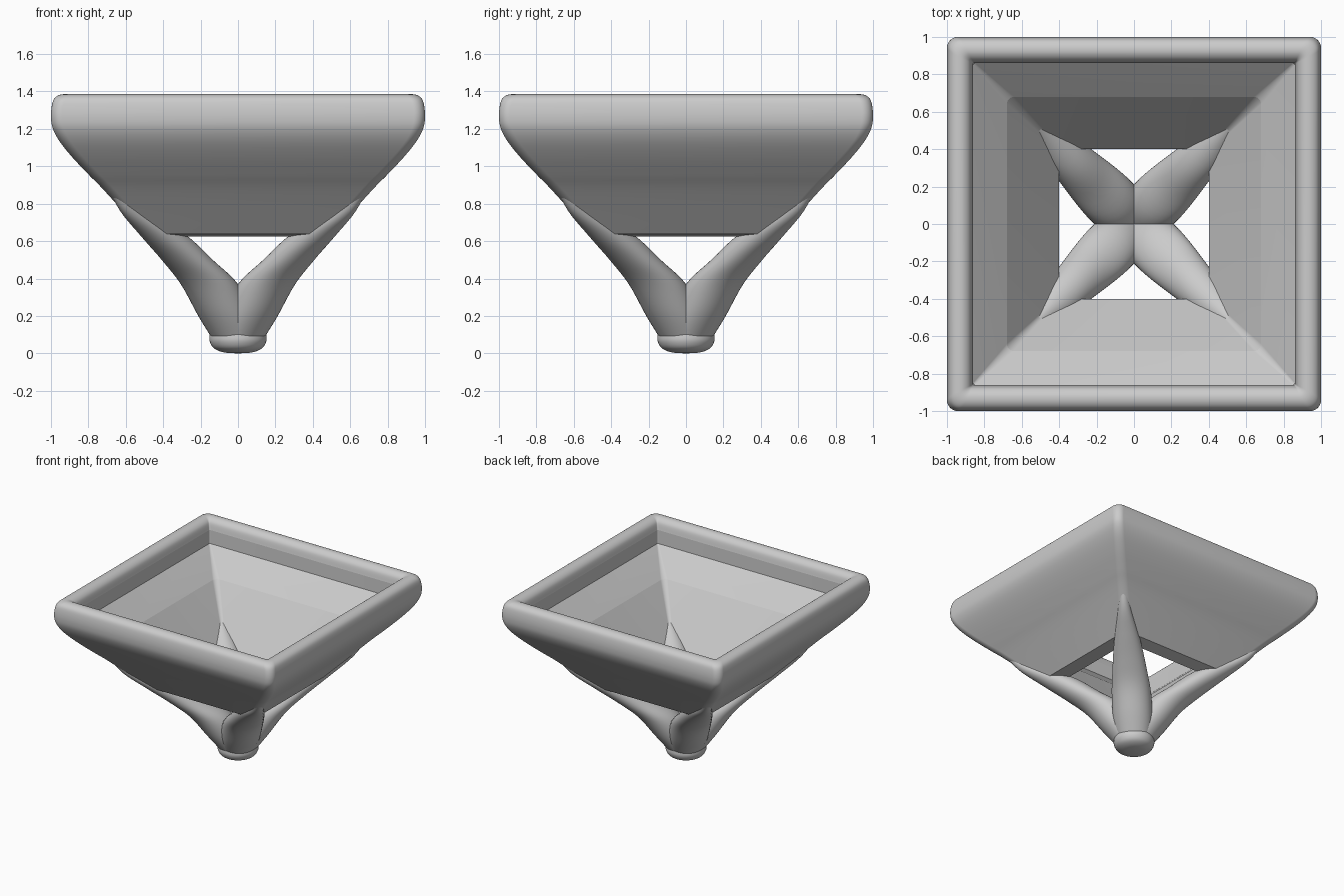
import bpy, bmesh, math

if "Cube" in bpy.data.objects:
    bpy.data.objects.remove(bpy.data.objects["Cube"])


def loft(name, rings, caps=False, closed=False, angle=30):
    """Skin a list of equal-length vertex rings into a smooth-shaded object."""
    bm = bmesh.new()
    rows = [[bm.verts.new(p) for p in ring] for ring in rings]
    n = len(rows[0])
    pairs = list(zip(rows, rows[1:]))
    if closed:
        pairs.append((rows[-1], rows[0]))
    for a, b in pairs:
        for i in range(n):
            j = (i + 1) % n
            bm.faces.new((a[i], a[j], b[j], b[i]))
    if caps:
        bm.faces.new(rows[0][::-1])
        bm.faces.new(rows[-1])
    bmesh.ops.recalc_face_normals(bm, faces=bm.faces)
    mesh = bpy.data.meshes.new(name)
    bm.to_mesh(mesh)
    bm.free()
    obj = bpy.data.objects.new(name, mesh)
    bpy.context.collection.objects.link(obj)
    bpy.ops.object.select_all(action='DESELECT')
    obj.select_set(True)
    bpy.context.view_layer.objects.active = obj
    bpy.ops.object.shade_smooth_by_angle(angle=math.radians(angle))
    return obj


def rounded_square(half, z, r, seg=12):
    pts = []
    for q in range(4):
        mid = math.radians(45 + 90 * q)
        cx = math.copysign(half - r, math.cos(mid))
        cy = math.copysign(half - r, math.sin(mid))
        for k in range(seg + 1):
            a = math.radians(90 * q + 90 * k / seg)
            pts.append((cx + r * math.cos(a), cy + r * math.sin(a), z))
    return pts


def ellipse(cx, cy, z, a, b, turn=0.0, n=40):
    """Horizontal ellipse, semi-axis a pointing along angle turn."""
    pts = []
    for i in range(n):
        t = 2 * math.pi * i / n
        u, v = a * math.cos(t), b * math.sin(t)
        pts.append((cx + u * math.cos(turn) - v * math.sin(turn),
                    cy + u * math.sin(turn) + v * math.cos(turn), z))
    return pts


def smooth_path(pts, steps=5):
    """Catmull-Rom interpolation through tuples."""
    out = []
    for i in range(len(pts) - 1):
        p = [pts[max(0, min(len(pts) - 1, i + k))] for k in (-1, 0, 1, 2)]
        for s in range(steps):
            t = s / steps
            out.append(tuple(0.5 * (2 * b + (c - a) * t + (2 * a - 5 * b + 4 * c - d) * t * t
                             + (3 * b - a - 3 * c + d) * t ** 3) for a, b, c, d in zip(*p)))
    return out + [pts[-1]]


# square bowl: outer wall and rolled rim, then the inner wall (half width, z, corner radius)
outer = smooth_path([(0.508, 0.638, 0.06), (0.71, 0.865, 0.06), (0.80, 0.957, 0.06), (0.89, 1.053, 0.06),
                     (0.955, 1.135, 0.06), (0.99, 1.202, 0.06), (1.0, 1.26, 0.06), (0.996, 1.32, 0.06),
                     (0.982, 1.362, 0.06), (0.95, 1.383, 0.05), (0.91, 1.382, 0.03), (0.877, 1.355, 0.012),
                     (0.862, 1.30, 0.01)], 7)
inner = [(0.86, 1.19, 0.01), (0.68, 1.02, 0.04), (0.40, 0.625, 0.01)]
loft("bowl", [rounded_square(*p) for p in outer + inner], closed=True, angle=10)

# four tapering legs from the foot to the bowl corners (offset, z, radial and tangential radius)
leg = smooth_path([(0.015, 0.09, 0.13, 0.13), (0.065, 0.2, 0.148, 0.147), (0.153, 0.37, 0.157, 0.149),
                   (0.272, 0.5, 0.145, 0.128), (0.398, 0.63, 0.144, 0.10), (0.55, 0.76, 0.098, 0.055),
                   (0.67, 0.91, 0.045, 0.03)])
for name, sx, sy in (("front_left_leg", -1, -1), ("front_right_leg", 1, -1),
                     ("back_left_leg", -1, 1), ("back_right_leg", 1, 1)):
    turn = math.atan2(sy, sx)
    loft(name, [ellipse(c * sx, c * sy, z, a, b, turn) for c, z, a, b in leg], caps=True, angle=40)

# rounded button foot
foot = smooth_path([(0.01, 0.0), (0.08, 0.006), (0.13, 0.028), (0.152, 0.065), (0.152, 0.1)], 4)
foot += [(0.14, 0.108), (0.02, 0.108)]
loft("foot", [ellipse(0, 0, z, r, r) for r, z in foot], caps=True, angle=40)
